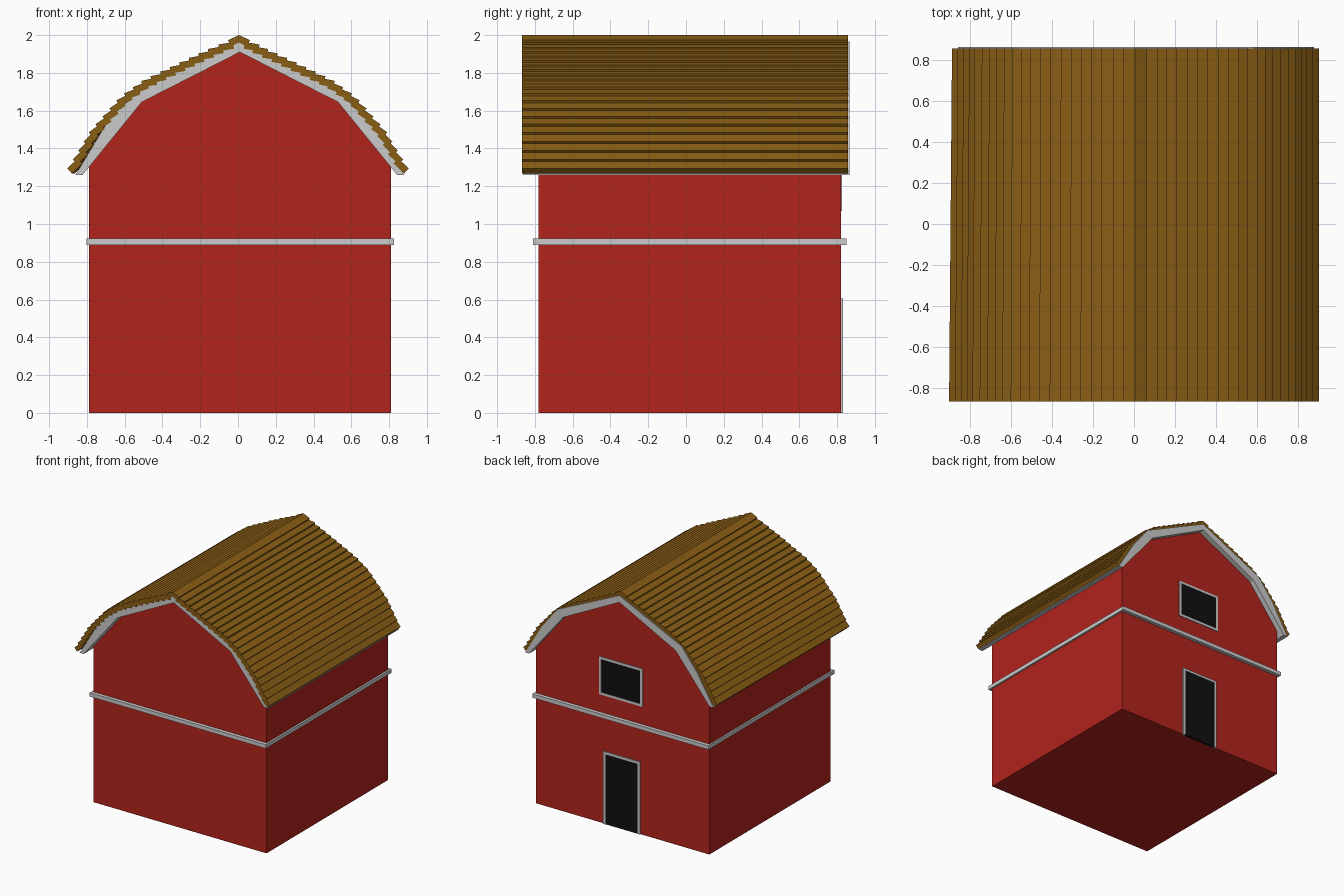
import bpy, bmesh
from mathutils import Vector

if "Cube" in bpy.data.objects:
    bpy.data.objects.remove(bpy.data.objects["Cube"])


def material(name, rgb):
    m = bpy.data.materials.new(name)
    m.diffuse_color = (*rgb, 1)
    m.use_nodes = True
    m.node_tree.nodes["Principled BSDF"].inputs["Base Color"].default_value = m.diffuse_color
    return m


RED = material("barn red", (0.45, 0.017, 0.012))
BROWN = material("wood brown", (0.25, 0.11, 0.007))
BLACK = material("dark opening", (0.005, 0.005, 0.005))
CX = 0.01  # centre line of the walls


def prism(bm, profile, y0, y1, skew=0.0):
    """Extrude a closed x-z profile from y0 to y1; skew shifts the back end in x."""
    front = [bm.verts.new((x, y0, z)) for x, z in profile]
    back = [bm.verts.new((x + skew, y1, z)) for x, z in profile]
    bm.faces.new(front)
    bm.faces.new(back[::-1])
    n = len(profile)
    for i in range(n):
        j = (i + 1) % n
        bm.faces.new((front[j], front[i], back[i], back[j]))


def finish(bm, name, mat=None):
    bmesh.ops.recalc_face_normals(bm, faces=bm.faces)
    me = bpy.data.meshes.new(name)
    bm.to_mesh(me)
    bm.free()
    ob = bpy.data.objects.new(name, me)
    bpy.context.collection.objects.link(ob)
    if mat:
        me.materials.append(mat)
    return ob


def box(bm, x0, x1, y0, y1, z0, z1):
    prism(bm, [(x0, z0), (x1, z0), (x1, z1), (x0, z1)], y0, y1)


def mirrored(half):
    """Right half (eave to ridge, relative to centre) -> full x-z outline."""
    return [(CX + x, z) for x, z in half] + [(CX - x, z) for x, z in half[-2::-1]]


# Gambrel walls
bm = bmesh.new()
prism(bm, mirrored([(0.8, 0), (0.8, 1.3), (0.52, 1.645), (0, 1.91)]), -0.78, 0.82)
finish(bm, "walls", RED)

# Pale shell under the planks, forming the gable trim and eaves
outer = [(0.87, 1.26), (0.72, 1.51), (0.575, 1.695), (0, 1.965)]
inner = [(0.832, 1.26), (0.8, 1.3), (0.52, 1.645), (0, 1.91)]
bm = bmesh.new()
prism(bm, mirrored(outer) + mirrored(inner)[::-1], -0.862, 0.865)
finish(bm, "roof_trim")

# Band around the walls
bm = bmesh.new()
for y0, y1 in ((-0.81, -0.77), (0.81, 0.85)):
    box(bm, -0.803, 0.825, y0, y1, 0.89, 0.922)
for x0, x1 in ((-0.803, -0.77), (0.79, 0.825)):
    box(bm, x0, x1, -0.77, 0.81, 0.89, 0.922)
finish(bm, "wall_band")

# Overlapping roof planks following the curve of the roof
path = [Vector(p) for p in ((0, 2.0), (0.25, 1.885), (0.5, 1.765), (0.62, 1.68),
                            (0.78, 1.50), (0.9, 1.30))]
lengths = [(b - a).length for a, b in zip(path, path[1:])]


def along(s):
    for a, b, l in zip(path, path[1:], lengths):
        if s <= l + 1e-6:
            return a.lerp(b, s / l)
        s -= l
    return path[-1]


COUNT, THICK = 21, 0.036
for side, name, skew in ((1, "roof_planks_right", 0.0), (-1, "roof_planks_left", 0.015)):
    bm = bmesh.new()
    for i in range(COUNT):
        top = along(sum(lengths) * i / COUNT)
        low = along(sum(lengths) * (i + 1) / COUNT)
        d = (low - top).normalized()
        n = Vector((-d.y, d.x))
        # upper end tucks beneath the previous plank
        up = top if i == 0 else top - d * 0.012 - n * 0.02
        low = low + d * 0.008
        e = (low - up).normalized()
        t = Vector((-e.y, e.x)) * THICK
        quad = [up, low, low - t, up - t]
        prism(bm, [(side * p.x + (0.005 if i < 2 else 0), p.y) for p in quad],
              -0.868, 0.857, skew * i / COUNT)
    finish(bm, name, BROWN)


def opening(name, x0, x1, z0, z1, y, sill):
    """Dark panel with a pale frame on the back wall."""
    w = 0.02
    bm = bmesh.new()
    box(bm, x0, x0 + w, 0.81, y, z0, z1)
    box(bm, x1 - w, x1, 0.81, y, z0, z1)
    box(bm, x0 + w, x1 - w, 0.81, y, z1 - w, z1)
    if sill:
        box(bm, x0 + w, x1 - w, 0.81, y, z0, z0 + w)
    finish(bm, name + "_frame")
    bm = bmesh.new()
    box(bm, x0 + w, x1 - w, 0.81, y - 0.003, z0 + (w if sill else 0), z1 - w)
    finish(bm, name + "_panel", BLACK)


# Back door and loft window
opening("door", -0.155, 0.185, 0, 0.605, 0.83, False)
opening("loft_window", -0.175, 0.225, 1.07, 1.387, 0.826, True)
